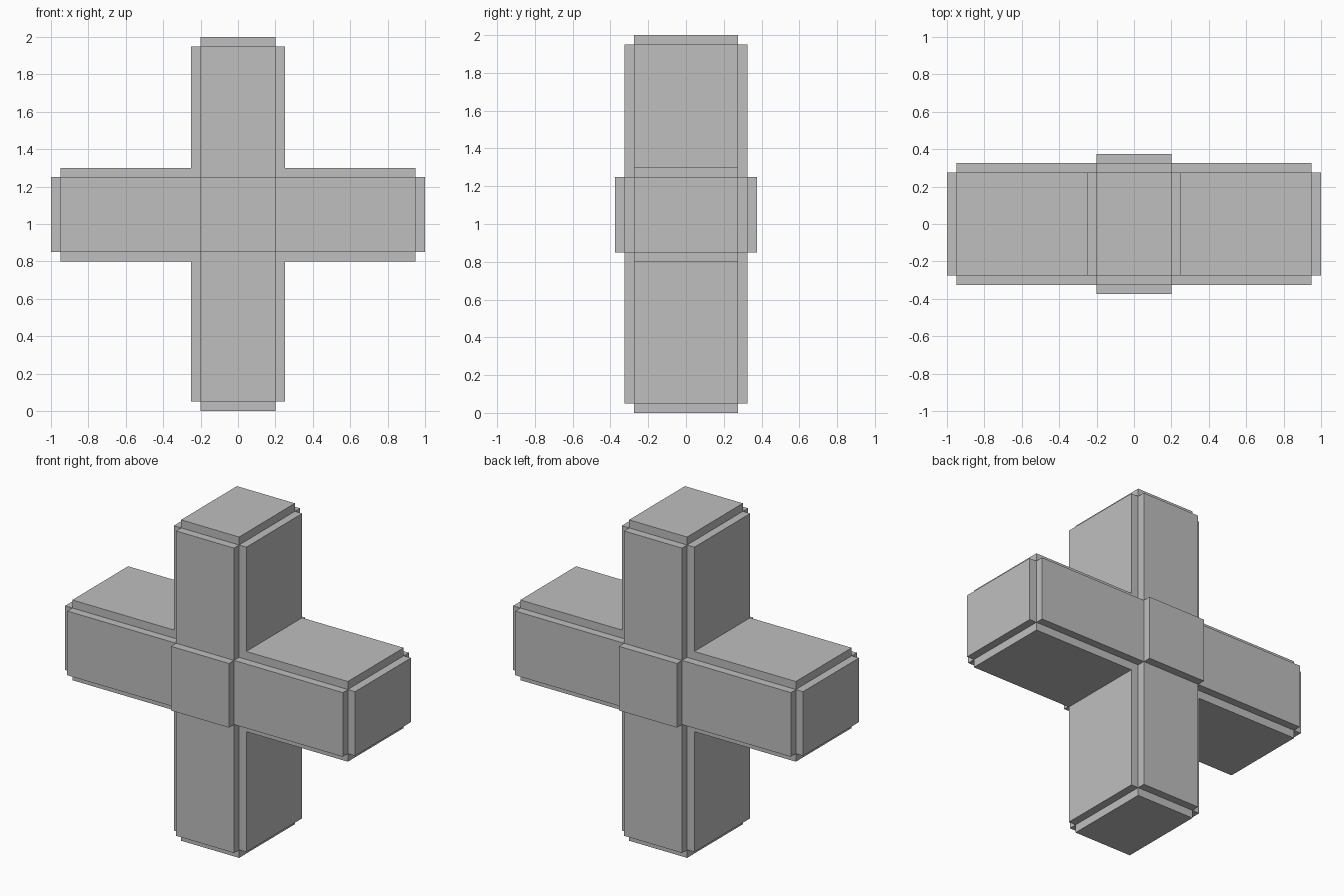
import bpy
import bmesh
from mathutils import Vector

default = bpy.data.objects.get("Cube")
if default:
    bpy.data.objects.remove(default, do_unlink=True)

# Single plain grey finish
GREY = (0.52, 0.52, 0.52, 1.0)
grey = bpy.data.materials.new("plain grey")
grey.use_nodes = True
grey.diffuse_color = GREY
grey.node_tree.nodes["Principled BSDF"].inputs["Base Color"].default_value = GREY

MID = 1.05           # height of the arm axis
HALF = 0.2           # half width of the core bars
DEPTH = 0.275        # half depth of the core bars
STEP = 0.05          # thickness of the raised panels
UP, DOWN = 2.0, 0.0  # ends of the upright
REACH = 1.0          # ends of the arms


def box(name, low, high):
    """Flat-shaded block spanning two opposite corners."""
    low, high = Vector(low), Vector(high)
    low, high = (Vector(map(min, low, high)), Vector(map(max, low, high)))
    bm = bmesh.new()
    bmesh.ops.create_cube(bm, size=1)
    bmesh.ops.scale(bm, vec=high - low, verts=bm.verts)
    bmesh.ops.translate(bm, vec=(low + high) / 2, verts=bm.verts)
    mesh = bpy.data.meshes.new(name)
    bm.to_mesh(mesh)
    bm.free()
    mesh.materials.append(grey)
    obj = bpy.data.objects.new(name, mesh)
    bpy.context.collection.objects.link(obj)
    return obj


# Core upright
box("upright_core", (-HALF, -DEPTH, DOWN), (HALF, DEPTH, UP))

# Arms with panels above, below, in front and behind
for side, sx in (("left", 1), ("right", -1)):
    root, tip = sx * HALF, sx * (REACH - STEP)
    box(f"{side}_arm_core", (root, -DEPTH, MID - HALF),
        (sx * REACH, DEPTH, MID + HALF))
    for place, sz in (("top", 1), ("bottom", -1)):
        box(f"{side}_arm_{place}_panel", (root, -DEPTH, MID + sz * HALF),
            (tip, DEPTH, MID + sz * (HALF + STEP)))
    for place, sy in (("front", -1), ("back", 1)):
        box(f"{side}_arm_{place}_panel", (root, sy * DEPTH, MID - HALF),
            (tip, sy * (DEPTH + STEP), MID + HALF))

# Panels on the upper and lower halves of the upright
for half, sz, end in (("upper", 1, UP), ("lower", -1, DOWN)):
    root, tip = MID + sz * HALF, end - sz * STEP
    for side, sx in (("left", 1), ("right", -1)):
        box(f"{half}_{side}_panel", (sx * HALF, -DEPTH, root + sz * STEP),
            (sx * (HALF + STEP), DEPTH, tip))
    for place, sy in (("front", -1), ("back", 1)):
        box(f"{half}_{place}_panel", (-HALF, sy * DEPTH, root),
            (HALF, sy * (DEPTH + STEP), tip))

# Thicker square bosses at the crossing
for place, sy in (("front", -1), ("back", 1)):
    box(f"{place}_centre_boss", (-HALF, sy * DEPTH, MID - HALF),
        (HALF, sy * (DEPTH + 2 * STEP), MID + HALF))
